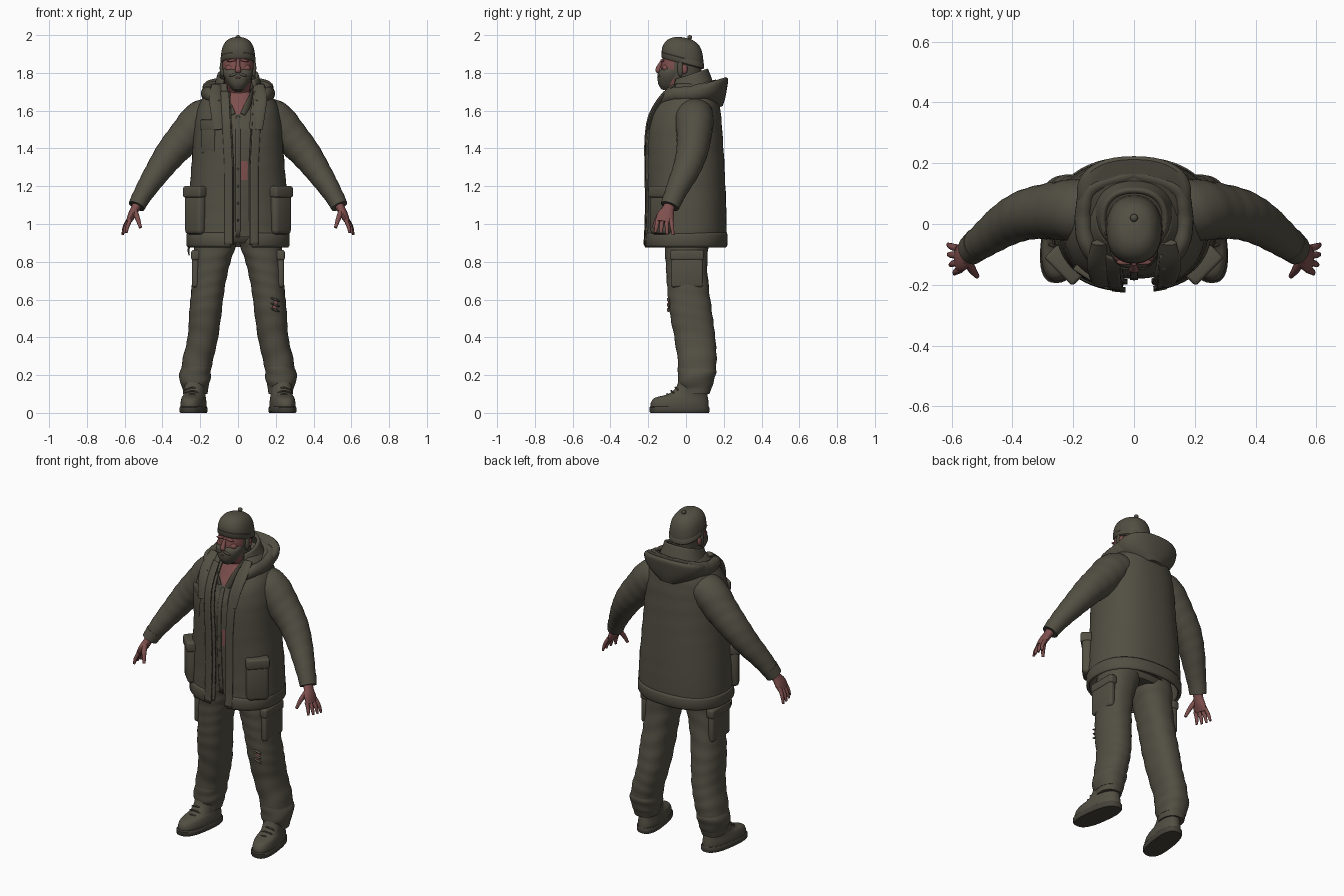
import bpy, bmesh, math
from mathutils import Vector, Matrix

cube = bpy.data.objects.get("Cube")
if cube:
    bpy.data.objects.remove(cube, do_unlink=True)


def material(name, rgb):
    m = bpy.data.materials.new(name)
    m.use_nodes = True
    m.diffuse_color = (*rgb, 1)
    m.node_tree.nodes["Principled BSDF"].inputs["Base Color"].default_value = (*rgb, 1)
    return m


OLIVE = material("worn olive cloth", (0.085, 0.077, 0.056))
SKIN = material("ruddy skin", (0.21, 0.08, 0.076))
DARK = material("dark olive rubber", (0.06, 0.055, 0.042))


def finish(bm, name, mats, mirror=False, thick=0, rule=None, angle=40):
    """Turn a bmesh into a shaded object; rule picks a material from a face centre."""
    bmesh.ops.recalc_face_normals(bm, faces=bm.faces[:])
    if rule:
        for f in bm.faces:
            f.material_index = int(rule(f.calc_center_median()))
    mesh = bpy.data.meshes.new(name)
    bm.to_mesh(mesh)
    bm.free()
    obj = bpy.data.objects.new(name, mesh)
    bpy.context.collection.objects.link(obj)
    for m in mats:
        mesh.materials.append(m)
    bpy.ops.object.select_all(action='DESELECT')
    obj.select_set(True)
    bpy.context.view_layer.objects.active = obj
    bpy.ops.object.shade_smooth_by_angle(angle=math.radians(angle))
    if thick:
        s = obj.modifiers.new("thickness", 'SOLIDIFY')
        s.thickness, s.offset = thick, 0
    if mirror:
        obj.modifiers.new("mirror", 'MIRROR')
    return obj


def smooth_rows(rows, steps):
    """Catmull-Rom interpolation between rows of numbers."""
    out = []
    for i in range(len(rows) - 1):
        a, b, c, d = (rows[max(0, min(len(rows) - 1, i + k))] for k in (-1, 0, 1, 2))
        for j in range(steps):
            t = j / steps
            out.append([q + t * (r - p) / 2 + t * t * (2 * p - 5 * q + 4 * r - s) / 2
                        + t ** 3 * (3 * q - p - 3 * r + s) / 2 for p, q, r, s in zip(a, b, c, d)])
    return out + [list(rows[-1])]


def skin_rings(rings, closed):
    bm = bmesh.new()
    vs = [[bm.verts.new(p) for p in ring] for ring in rings]
    n = len(vs[0])
    for a, b in zip(vs, vs[1:]):
        for k in range(n if closed else n - 1):
            l = (k + 1) % n
            bm.faces.new((a[k], a[l], b[l], b[k]))
    if closed:
        bm.faces.new(vs[0])
        bm.faces.new(vs[-1])
    return bm


def loft(name, rows, mats=(OLIVE,), arc=None, grow=0, power=2.3, steps=4, segs=40,
         tilt=0, shear=0, fold=0, **kw):
    """Stack of level rings (z, centre x, half width, front y, back y); arc leaves it open."""
    rings = []
    for z, cx, rx, yf, yb in smooth_rows(rows, steps):
        rx, cy, ry = rx + grow, (yf + yb) / 2, (yb - yf) / 2 + grow
        t0, t1 = arc(z, rx) if arc else (0, 2 * math.pi)
        ring = []
        for k in range(segs):
            t = t0 + (t1 - t0) * k / (segs - 1 if arc else segs)
            s, c = math.sin(t), math.cos(t)
            w = 1 + fold * math.sin(z * 75 + 2.5 * math.sin(t + z * 9))
            x = cx + w * rx * math.copysign(abs(s) ** (2 / power), s)
            y = cy - w * ry * math.copysign(abs(c) ** (2 / power), c)
            ring.append((x + shear * y, y, z + tilt * (y + 0.02)))
        rings.append(ring)
    return finish(skin_rings(rings, not arc), name, mats, **kw)


def tube(name, rows, mats=(OLIVE,), ref=(0, 1, 0), steps=4, segs=16, fold=0, **kw):
    """Sweep along rows of (x, y, z, side radius, radius along ref)."""
    rows = smooth_rows(rows, steps)
    pts = [Vector(r[:3]) for r in rows]
    rings = []
    for i, r in enumerate(rows):
        tan = (pts[min(i + 1, len(pts) - 1)] - pts[max(i - 1, 0)]).normalized()
        side = tan.cross(Vector(ref)).normalized()
        up = side.cross(tan)
        ring = []
        for k in range(segs):
            t = 2 * math.pi * k / segs
            w = 1 + fold * math.sin(i * 1.7 + 2 * math.sin(t))
            ring.append(pts[i] + w * (side * r[3] * math.cos(t) + up * r[4] * math.sin(t)))
        rings.append(ring)
    return finish(skin_rings(rings, True), name, mats, **kw)


def block(name, centre, size, turn=0, bevel=0.012, mats=(OLIVE,), **kw):
    bm = bmesh.new()
    bmesh.ops.create_cube(bm, size=1)
    bmesh.ops.scale(bm, vec=size, verts=bm.verts)
    bmesh.ops.bevel(bm, geom=bm.edges[:], offset=bevel, segments=3, affect='EDGES', profile=0.5)
    bm.transform(Matrix.Translation(centre) @ Matrix.Rotation(math.radians(turn), 4, 'Z'))
    return finish(bm, name, mats, **kw)


def blob(name, centre, size, mats=(OLIVE,), tip=0, **kw):
    bm = bmesh.new()
    bmesh.ops.create_uvsphere(bm, u_segments=16, v_segments=10, radius=1)
    bm.transform(Matrix.Translation(centre) @ Matrix.Rotation(math.radians(tip), 4, 'Y')
                 @ Matrix.Diagonal((*size, 1)))
    return finish(bm, name, mats, **kw)


# Head, hair, beard and face
loft("head", [(1.58, 0, .08, -.1, .05), (1.68, 0, .062, -.07, .05), (1.73, 0, .066, -.11, .065),
              (1.78, 0, .076, -.13, .078), (1.84, 0, .083, -.132, .083), (1.91, 0, .078, -.115, .08)],
     (SKIN, OLIVE), rule=lambda c: c.z > 1.73 and c.y > -.06)
loft("beard", [(1.685, 0, .02, -.13, -.085), (1.71, 0, .046, -.147, -.05), (1.75, 0, .069, -.15, -.03),
               (1.782, 0, .079, -.14, -.02), (1.805, 0, .08, -.115, -.02)], tilt=-.25)
blob("moustache", (.022, -.139, 1.79), (.026, .013, .008), tip=18, mirror=True)
blob("lower_lip", (0, -.147, 1.774), (.014, .006, .005), (SKIN,))
tube("nose", [(0, -.128, 1.862, .009, .008), (0, -.143, 1.832, .012, .012),
              (0, -.15, 1.812, .017, .012), (0, -.14, 1.803, .01, .006)], (SKIN,))
blob("cheeks", (.042, -.108, 1.825), (.024, .018, .02), (SKIN,), mirror=True)
blob("brow_ridge", (.032, -.125, 1.866), (.026, .01, .007), (SKIN,), tip=8, mirror=True)
blob("ears", (.085, -.008, 1.82), (.01, .016, .026), (SKIN,), mirror=True)
blob("side_hair", (.083, -.03, 1.825), (.014, .016, .045), mirror=True)

# Knitted hat
loft("hat", [(1.85, 0, .086, -.123, .088), (1.872, 0, .09, -.128, .092), (1.905, 0, .089, -.126, .091),
             (1.945, 0, .078, -.106, .083), (1.975, 0, .054, -.068, .064), (1.99, 0, .018, -.014, .03)],
     tilt=-.27)
loft("hat_rim", [(1.849, 0, .088, -.125, .09), (1.855, 0, .093, -.13, .095), (1.878, 0, .093, -.13, .095),
                 (1.884, 0, .088, -.125, .09)], steps=1, tilt=-.27)
blob("hat_button", (0, .02, 1.988), (.013, .013, .012))

# Shirt with open neck, torn patch and button strip
shirt = [(.93, 0, .19, -.155, .14), (1.2, 0, .2, -.175, .15), (1.45, 0, .2, -.175, .14),
         (1.57, 0, .17, -.14, .13), (1.64, 0, .12, -.105, .1), (1.70, 0, .075, -.07, .06)]


def bare(c):
    return c.y < 0 and (abs(c.x) < (c.z - 1.57) * .8 or (abs(c.x - .035) < .019 and 1.23 < c.z < 1.32))


loft("shirt", shirt, (OLIVE, SKIN), steps=8, segs=120, fold=.008, rule=bare)
loft("shirt_button_strip", shirt[:4], arc=lambda z, rx: (-.04, .04), grow=.004, segs=5, thick=.004)
for i in range(6):
    blob("shirt_button", (0, -.182 + .0012 * i * i * (i > 3), 1.02 + .09 * i), (.006, .004, .006), (DARK,))
tube("shirt_collar", [(.025, -.14, 1.58, .006, .014), (.06, -.12, 1.65, .008, .022),
                      (.075, -.05, 1.71, .008, .025), (.05, .05, 1.74, .008, .025)],
     ref=(0, 0, 1), mirror=True)

# Open jacket: shell, front plackets, hem and standing collar
jacket = [(.89, 0, .262, -.213, .205), (.98, 0, .263, -.208, .208), (1.12, 0, .255, -.205, .205),
          (1.3, 0, .24, -.208, .197), (1.45, 0, .23, -.208, .188), (1.56, 0, .22, -.193, .18),
          (1.64, 0, .195, -.155, .17), (1.7, 0, .15, -.11, .15), (1.74, 0, .115, -.08, .125)]
LEFT, RIGHT = .012, -.024


def opening(z, rx, extra):
    gap = .06 + extra + .05 * max(0, z - 1.3)
    return math.asin(min(1, gap / rx) ** (2.3 / 2))


def around(z, rx):
    return opening(z, rx, LEFT), 2 * math.pi - opening(z, rx, RIGHT)


loft("jacket_body", jacket, arc=around, segs=64, thick=.014, fold=.006)
for label, side, shift in (("left", 1, LEFT), ("right", -1, RIGHT)):
    loft(label + "_placket", jacket[:8], grow=.008, segs=6, thick=.01, arc=lambda z, rx: (
        side * opening(z, rx, shift - .008), side * opening(z, rx, shift + .035)))
    loft(label + "_lining_edge", jacket[:8], grow=-.018, segs=6, thick=.01, arc=lambda z, rx: (
        side * opening(z, rx, shift - .014), side * opening(z, rx, shift + .03)))
loft("jacket_hem", [(.88, 0, .262, -.212, .208), (.89, 0, .268, -.218, .214), (.94, 0, .268, -.216, .215),
                    (.952, 0, .264, -.21, .21)], arc=around, steps=1, segs=64, thick=.012)
loft("jacket_collar", [(1.64, 0, .15, -.125, .15), (1.71, 0, .12, -.095, .13), (1.775, 0, .1, -.075, .108)],
     arc=lambda z, rx: (.8, 2 * math.pi - .8), tilt=.35, thick=.018)
tube("jacket_lapels", [(.095, -.2, 1.5, .008, .035), (.105, -.175, 1.59, .012, .04),
                       (.115, -.125, 1.67, .014, .04), (.11, -.06, 1.73, .014, .03)],
     ref=(1, 0, .3), mirror=True)

# Folded hood: rolled rim around the neck and a sagging back with a raised lip
tube("hood_rim", [(.1, -.14, 1.64, .018, .02), (.15, -.075, 1.685, .028, .035), (.165, .02, 1.69, .03, .04),
                  (.135, .12, 1.71, .03, .045), (0, .165, 1.72, .03, .045)],
     ref=(0, 0, 1), steps=6, segs=20, fold=.03, mirror=True)
loft("hood_back", [(1.56, 0, .06, .1, .195), (1.6, 0, .13, .04, .208), (1.645, 0, .178, -.01, .217),
                   (1.69, 0, .188, -.02, .223), (1.708, 0, .172, -.01, .212)], tilt=.3)

# Jacket pockets with flaps
block("hip_pockets", (.224, -.132, 1.06), (.125, .06, .23), 45, .022, mirror=True)
block("hip_pocket_flaps", (.226, -.135, 1.17), (.132, .066, .06), 45, .012, mirror=True)
block("chest_pocket_flap", (-.158, -.165, 1.525), (.09, .022, .055), -33, .007)
block("chest_pocket", (-.156, -.168, 1.44), (.082, .018, .13), -33, .006)
tube("loose_cord", [(-.255, -.06, .9, .005, .005), (-.262, -.065, .86, .005, .005),
                    (-.258, -.06, .835, .003, .003)], segs=6)

# Sleeves and cuffs
tube("sleeves", [(.13, .04, 1.59, .085, .1), (.2, .045, 1.55, .1, .102), (.28, .042, 1.46, .093, .092),
                 (.355, .03, 1.375, .082, .083), (.42, 0, 1.285, .069, .073),
                 (.483, -.045, 1.19, .056, .06), (.53, -.08, 1.11, .045, .05)],
     steps=6, segs=28, fold=.014, mirror=True)
tube("sleeve_cuffs", [(.514, -.067, 1.14, .05, .055), (.537, -.086, 1.094, .045, .05)],
     steps=1, segs=24, mirror=True)

# Hands
tube("palms", [(.527, -.08, 1.115, .026, .03), (.545, -.094, 1.08, .023, .032),
               (.563, -.108, 1.045, .021, .046), (.58, -.115, 1.01, .014, .044)], (SKIN,), mirror=True)
tips = [(.611, -.068), (.61, -.1), (.604, -.134), (.59, -.163)]
for i, (x, y) in enumerate(tips):
    by, bx = -.08 - .023 * i, .578 - .003 * i
    tube("finger", [(bx, by, 1.025, .011, .012), ((bx + x) / 2 + .006, (by + y) / 2, .985, .01, .011),
                    (x, y, .942 + .004 * i, .006, .007)], (SKIN,), segs=10, mirror=True)
tube("thumbs", [(.55, -.115, 1.075, .016, .018), (.532, -.15, 1.03, .013, .014),
                (.516, -.172, .98, .008, .008)], (SKIN,), segs=10, mirror=True)

# Trousers, cargo pockets and the torn knee
loft("trouser_seat", [(.9, 0, .15, -.09, .11), (.95, 0, .21, -.115, .13), (1.08, 0, .2, -.12, .13)])
loft("trouser_legs", [(.98, .105, .11, -.115, .125), (.9, .118, .112, -.115, .122), (.8, .138, .098, -.108, .112),
                      (.67, .157, .088, -.1, .12), (.54, .172, .086, -.088, .137), (.4, .186, .081, -.062, .155),
                      (.28, .213, .081, -.044, .162), (.2, .225, .077, -.038, .152), (.1, .226, .064, -.02, .125)],
     steps=7, fold=.016, mirror=True)
loft("trouser_cuffs", [(.245, .22, .077, -.04, .155), (.21, .226, .083, -.045, .158),
                       (.165, .228, .079, -.04, .148), (.13, .227, .07, -.028, .132)],
     fold=.03, mirror=True)
block("cargo_pockets", (.226, .005, .745), (.036, .17, .16), mirror=True)
block("cargo_pocket_flaps", (.224, .005, .835), (.048, .18, .055), mirror=True)
blob("torn_knee", (.197, -.09, .57), (.014, .007, .026), (SKIN,), tip=12)
for z in (.6, .572, .545):
    blob("torn_knee_thread", (.197, -.093, z), (.026, .009, .006), tip=20)

# Boots, soles and laces
loft("boots", [(.02, .231, .063, -.185, .12), (.05, .231, .065, -.187, .12), (.08, .231, .06, -.165, .116),
               (.1, .231, .056, -.095, .113), (.14, .23, .058, -.05, .115), (.22, .228, .06, -.03, .12)],
     shear=-.13, mirror=True)
loft("boot_soles", [(0, .231, .064, -.188, .12), (.006, .231, .068, -.193, .124),
                    (.028, .231, .068, -.194, .124), (.034, .231, .064, -.188, .12)],
     (DARK,), steps=1, power=2.6, shear=-.13, mirror=True)
for i in range(3):
    y, z = -.1 + .022 * i, .1 + .017 * i
    tube("boot_lace", [(.208, y + .012, z - .012, .005, .005), (.243, y, z, .005, .005),
                       (.279, y + .012, z - .012, .005, .005)], segs=8, mirror=True)
